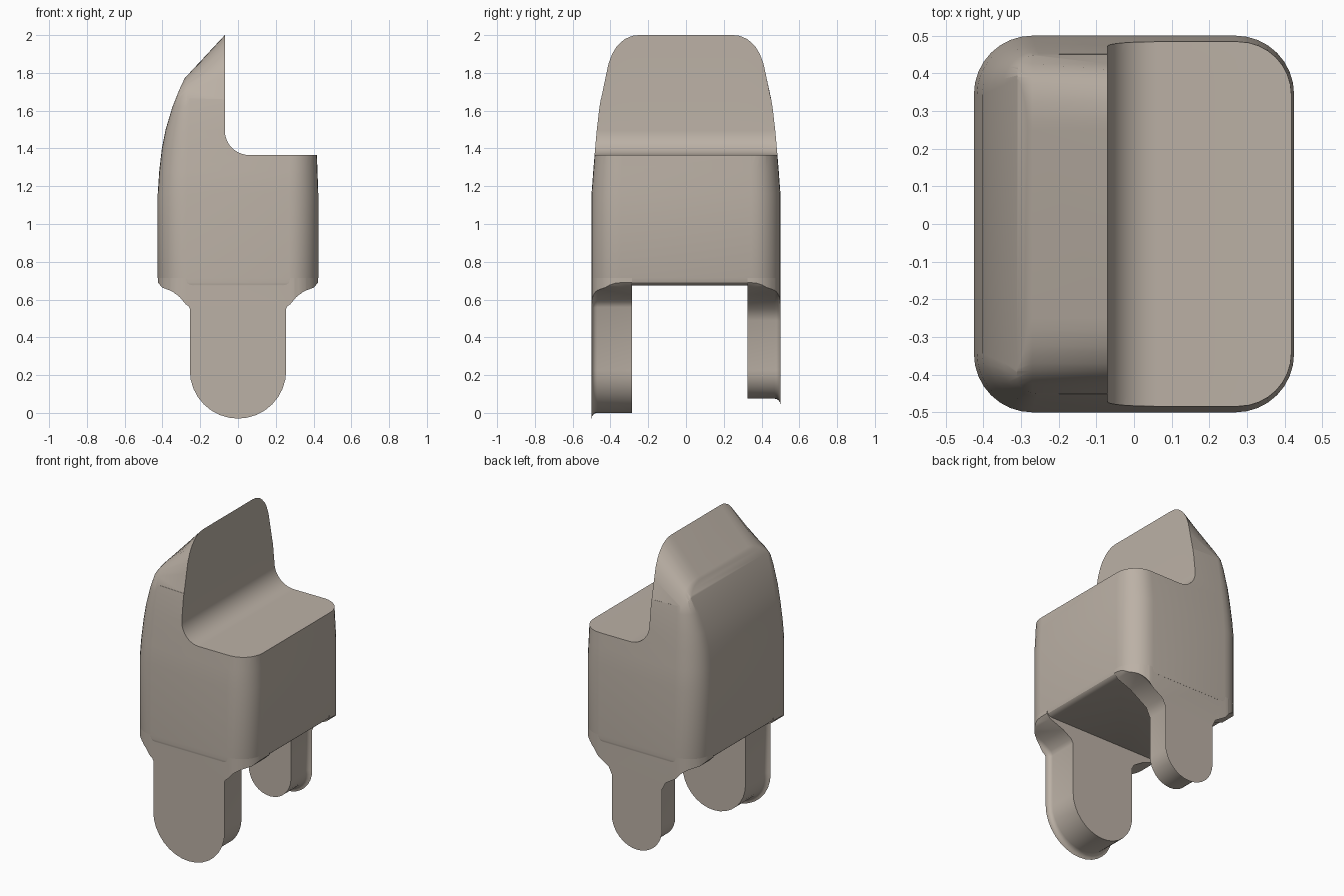
import bpy, bmesh, math
from mathutils import Vector

if "Cube" in bpy.data.objects:
    bpy.data.objects.remove(bpy.data.objects["Cube"])

clay = bpy.data.materials.new("warm_grey")
clay.diffuse_color = (0.50, 0.44, 0.38, 1)
clay.use_nodes = True
clay.node_tree.nodes["Principled BSDF"].inputs["Base Color"].default_value = clay.diffuse_color


def skin(name, loops):
    """Join equal-length loops of points into a capped solid."""
    bm = bmesh.new()
    rows = [[bm.verts.new(p) for p in loop] for loop in loops]
    n = len(rows[0])
    for lo, hi in zip(rows, rows[1:]):
        for i in range(n):
            j = (i + 1) % n
            bm.faces.new((lo[i], lo[j], hi[j], hi[i]))
    bm.faces.new(rows[0])
    bm.faces.new(rows[-1])
    bmesh.ops.recalc_face_normals(bm, faces=bm.faces)
    mesh = bpy.data.meshes.new(name)
    bm.to_mesh(mesh)
    bm.free()
    mesh.materials.append(clay)
    obj = bpy.data.objects.new(name, mesh)
    bpy.context.collection.objects.link(obj)
    return obj


def rounded_rect(z, left, right, hy, r, segs=8):
    loop = []
    for q, (cx, sy) in enumerate(((right - r, 1), (r - left, 1),
                                  (r - left, -1), (right - r, -1))):
        for i in range(segs + 1):
            a = math.pi / 2 * (q + i / segs)
            loop.append((cx + r * math.cos(a), sy * (hy - r) + r * math.sin(a), z))
    return loop


def inset(profile, d):
    """Offset a clockwise x-z outline inward by d with mitred corners."""
    out = []
    for i, p in enumerate(profile):
        p = Vector(p)
        e1 = (p - Vector(profile[i - 1])).normalized()
        e2 = (Vector(profile[(i + 1) % len(profile)]) - p).normalized()
        n1, n2 = Vector((e1.y, -e1.x)), Vector((e2.y, -e2.x))
        out.append(p + (n1 + n2) * (d / (1 + n1.dot(n2))))
    return out


def intersect(obj, helper):
    mod = obj.modifiers.new("trim", 'BOOLEAN')
    mod.operation = 'INTERSECT'
    mod.solver = 'EXACT'
    mod.object = helper
    bpy.ops.object.select_all(action='DESELECT')
    bpy.context.view_layer.objects.active = obj
    obj.select_set(True)
    bpy.ops.object.modifier_apply(modifier=mod.name)
    bpy.ops.object.shade_smooth_by_angle(angle=math.radians(32))
    bpy.data.objects.remove(helper)


# Main body: rounded block whose back leans inward and sides taper
rings = [
    (0.675, 0.385, 0.5, 0.155), (0.68, 0.407, 0.5, 0.155),
    (0.69, 0.418, 0.5, 0.155), (0.715, 0.425, 0.5, 0.155),
    (1.16, 0.425, 0.5, 0.155), (1.28, 0.417, 0.491, 0.148),
    (1.4, 0.403, 0.481, 0.138), (1.5, 0.383, 0.472, 0.12),
    (1.62, 0.347, 0.458, 0.09), (1.71, 0.311, 0.443, 0.06),
    (1.79, 0.274, 0.427, 0.05), (1.85, 0.25, 0.415, 0.05),
    (2.01, 0.22, 0.40, 0.05)]
body = skin("body", [
    rounded_rect(z, hx, max(hx, 0.425 - 0.035 * (z - 1.16)) if z > 1.16 else hx, hy, r)
    for z, hx, hy, r in rings])

# Side outline: shelf, filleted upright and sloped roof that drops at both sides
fillet = [(0.06 + 0.13 * math.cos(a), 1.495 + 0.13 * math.sin(a))
          for a in (math.pi * (1.5 - 0.5 * i / 10) for i in range(11))]
shelf = [(-0.6, 0.5), (0.6, 0.5), (0.6, 1.365)] + fillet
drops = [(0.25, 0), (0.28, 0.003), (0.30, 0.01), (0.325, 0.022), (0.345, 0.038),
         (0.37, 0.065), (0.39, 0.098), (0.41, 0.15), (0.425, 0.22),
         (0.45, 0.34), (0.7, 0.34)]
stations = [(-y, d) for y, d in reversed(drops)] + drops
outline = skin("body_outline", [
    [(x, y, z) for x, z in shelf + [(-0.07, 2 - d), (-0.27, 1.785 - 0.35 * d),
                                    (-0.6, 1.43)]] for y, d in stations])
intersect(body, outline)


# Legs: round-ended tabs flaring out into the body, outer edge rounded
def leg(name, r, flare, y_in, y_out):
    half = [(0.425, 0.74), (0.425, 0.69), (0.40, 0.663)] + flare
    arc = [(r * math.cos(a), 0.225 - r * math.sin(a))
           for a in (math.pi * i / 16 for i in range(17))]
    profile = half + arc + [(-x, z) for x, z in reversed(half)]
    b, side = 0.03, math.copysign(1, y_out)
    loops = [[(x, y_in, z) for x, z in profile]]
    for i in range(5):
        a = math.pi / 8 * i
        y = y_out - side * b * (1 - math.sin(a))
        loops.append([(x, y, z) for x, z in inset(profile, -b * (1 - math.cos(a)))])
    obj = skin(name, loops)
    intersect(obj, skin(name + "_footprint", [
        rounded_rect(z, 0.4247, 0.4247, 0.5, 0.155) for z in (-0.1, 0.9)]))


leg("front_leg", 0.225, [(0.30, 0.625), (0.24, 0.587), (0.225, 0.56)], -0.285, -0.4993)
leg("back_leg", 0.15, [(0.30, 0.625), (0.18, 0.55), (0.15, 0.49)], 0.325, 0.4993)
